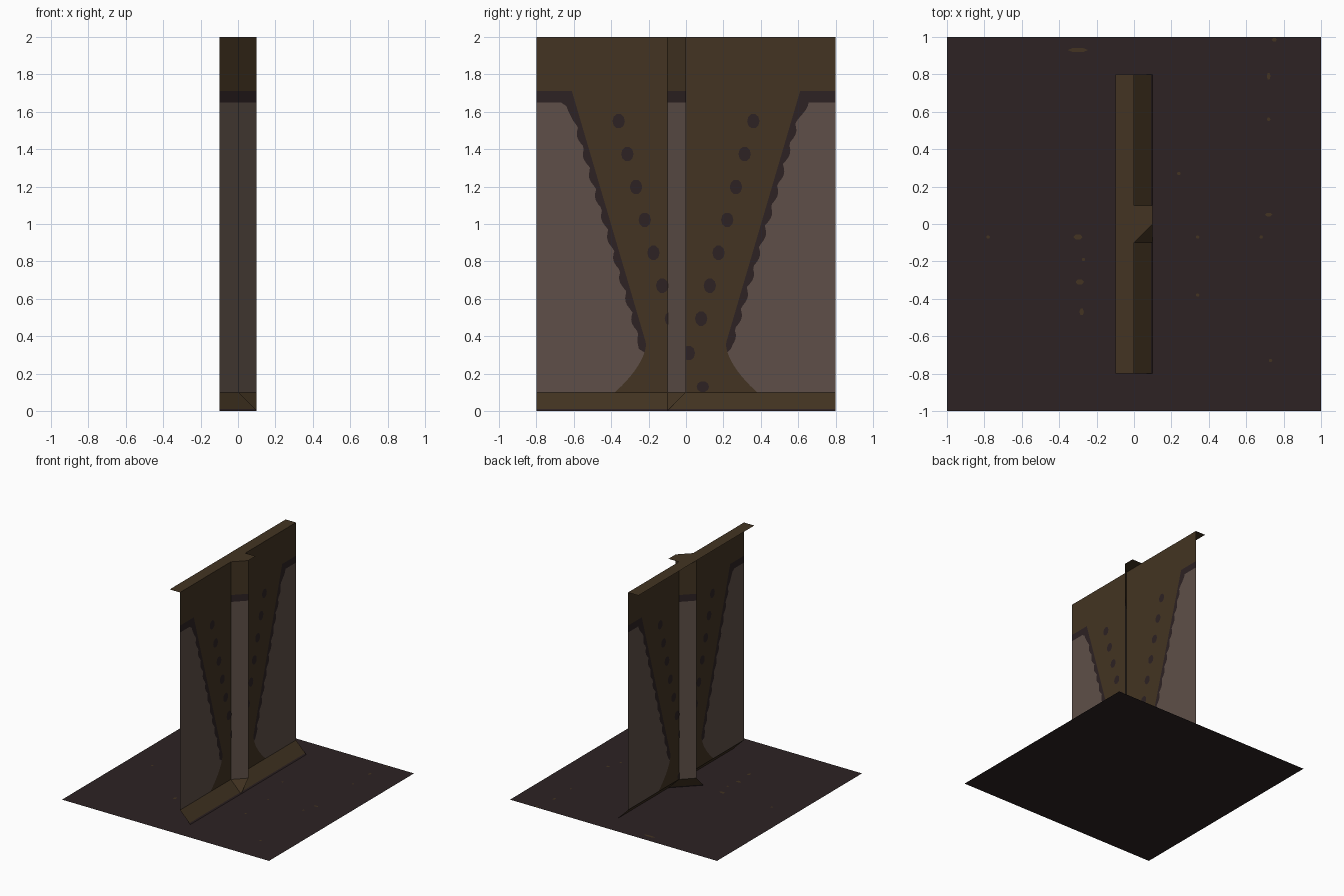
import bpy, bmesh, math

if "Cube" in bpy.data.objects:
    bpy.data.objects.remove(bpy.data.objects["Cube"])


def material(name, rgb):
    m = bpy.data.materials.new(name)
    lin = [((c / 255 + 0.055) / 1.055) ** 2.4 for c in rgb]
    m.diffuse_color = (*lin, 1)
    m.use_nodes = True
    m.node_tree.nodes["Principled BSDF"].inputs["Base Color"].default_value = m.diffuse_color
    return m


MATS = [material("bronze_brown", (67, 52, 34)),
        material("dark_plum", (45, 34, 35)),
        material("mauve_grey", (94, 79, 72))]
BRONZE, DARK, MAUVE = range(3)


def sheet(name, faces):
    """Build one object from (points, material index) pairs."""
    bm = bmesh.new()
    for pts, mat in faces:
        f = bm.faces.new([bm.verts.new(p) for p in pts])
        f.material_index = mat
    bmesh.ops.remove_doubles(bm, verts=bm.verts, dist=1e-5)
    me = bpy.data.meshes.new(name)
    for m in MATS:
        me.materials.append(m)
    bm.to_mesh(me)
    bm.free()
    ob = bpy.data.objects.new(name, me)
    bpy.context.collection.objects.link(ob)
    return ob


def panel(a, b, z0, z1):
    """Upright quad over the plan line a-b."""
    return [(*a, z0), (*b, z0), (*b, z1), (*a, z1)]


def skirt(top_a, top_b, low_a, low_b):
    """Sloping base board with a thin dark line along the floor."""
    mix = lambda p, q: tuple(u + (v - u) * 0.9 for u, v in zip(p, q))
    ma, mb = mix(top_a, low_a), mix(top_b, low_b)
    return [([ma, mb, top_b, top_a], BRONZE),
            ([low_a, low_b, mb, ma] if low_a != low_b else [low_a, mb, ma], DARK)]


# Floor
sheet("floor", [([(-1, -1, 0), (1, -1, 0), (1, 1, 0), (-1, 1, 0)], DARK)])

# Small bronze flecks on the floor: x, y, width, length
flecks = [(-.3, .93, .11, .025), (-.3, -.07, .05, .03), (-.29, -.31, .045, .03),
          (-.28, -.47, .025, .04), (.72, .05, .04, .02), (.34, -.38, .02, .02),
          (.73, -.73, .02, .02), (.24, .27, .02, .02), (.34, -.07, .02, .02),
          (.68, -.07, .02, .02), (-.78, -.07, .02, .02), (-.27, -.19, .02, .02),
          (.72, .79, .02, .04), (.75, .985, .03, .02), (.72, .56, .02, .02)]
sheet("floor_flecks", [([(x + w / 2 * math.cos(k * math.pi / 3),
                          y + l / 2 * math.sin(k * math.pi / 3), 0.002)
                         for k in range(6)], BRONZE) for x, y, w, l in flecks])


# Painted wall: bronze funnel, scalloped dark border, mauve sides
def funnel(z):
    if z > 0.36:
        return 0.61 - 0.294 * (1.71 - z)
    return 0.213 + 0.167 * ((0.36 - z) / 0.26) ** 1.7


def border(z, phase):
    if z < 0.32:
        return 0.0
    bump = abs(math.sin(z * math.pi / 0.11 + phase))
    corner = max(0, z - 1.58) * 0.6
    return 0.022 + 0.022 * bump + corner


wall = []
N = 80
zs = [0.1 + 1.55 * i / N for i in range(N + 1)]
for z0, z1 in zip(zs, zs[1:]):
    def edges(z):
        f = funnel(z)
        return [-0.8, -f - border(z, 0.6), -f, f, f + border(z, 0), 0.8]
    e0, e1 = edges(z0), edges(z1)
    for k, mat in enumerate((MAUVE, DARK, BRONZE, DARK, MAUVE)):
        if e0[k + 1] - e0[k] + e1[k + 1] - e1[k] < 1e-4:
            continue
        pts = [(0, e0[k], z0), (0, e0[k + 1], z0), (0, e1[k + 1], z1), (0, e1[k], z1)]
        uniq = [p for i, p in enumerate(pts) if p not in pts[:i]]
        wall.append((uniq, mat))
# Band and plain top of the wall
f0, f1 = funnel(1.65), funnel(1.71)
for a0, a1, b0, b1, mat in ((-.8, -.8, -f0, -f1, DARK), (-f0, -f1, f0, f1, BRONZE),
                            (f0, f1, .8, .8, DARK)):
    wall.append(([(0, a0, 1.65), (0, b0, 1.65), (0, b1, 1.71), (0, a1, 1.71)], mat))
wall.append((panel((0, -.8), (0, .8), 1.71, 2), BRONZE))
sheet("wall", wall)

# Dark dots on both faces of the wall
dots = [(s * (0.36 - 0.0465 * i), 1.55 - 0.176 * i) for i in range(7) for s in (-1, 1)]
dots += [(0.015, 0.31), (0.09, 0.13)]
discs = []
for y, z in dots:
    rz = min(0.04, z - 0.1)
    ring = [(y + 0.033 * math.cos(k * math.pi / 5), z + rz * math.sin(k * math.pi / 5))
            for k in range(10)]
    discs.append(([(0.003, *p) for p in ring], DARK))
    discs.append(([(-0.003, *p) for p in reversed(ring)], DARK))
sheet("wall_dots", discs)

# Wall base board and top ledge
sheet("wall_skirt", skirt((0, -.8, .1), (0, .8, .1), (.1, -.8, 0), (.1, .8, 0)))
sheet("wall_ledge", [([(-.1, -.8, 2), (0, -.8, 2), (0, .8, 2), (-.1, .8, 2)], BRONZE)])

# Diagonal corner panels, one on each side of the wall
for name, a, b, la, lb in (
        ("inner_corner", (0, -.1), (.1, 0), (.1, -.1, 0), (.1, -.1, 0)),
        ("outer_corner", (-.1, 0), (0, .1), (-.1, -.1, 0), (.1, .1, 0))):
    sheet(name, [(panel(a, b, .1, 1.65), MAUVE), (panel(a, b, 1.65, 1.71), DARK),
                 (panel(a, b, 1.71, 2), BRONZE)])
    sheet(name + "_skirt", skirt((*a, .1), (*b, .1), la, lb))

# Ledge over the inner corner
sheet("inner_corner_ledge", [([(0, -.1, 2), (.1, 0, 2), (.1, .1, 2), (0, .1, 2)], BRONZE)])
